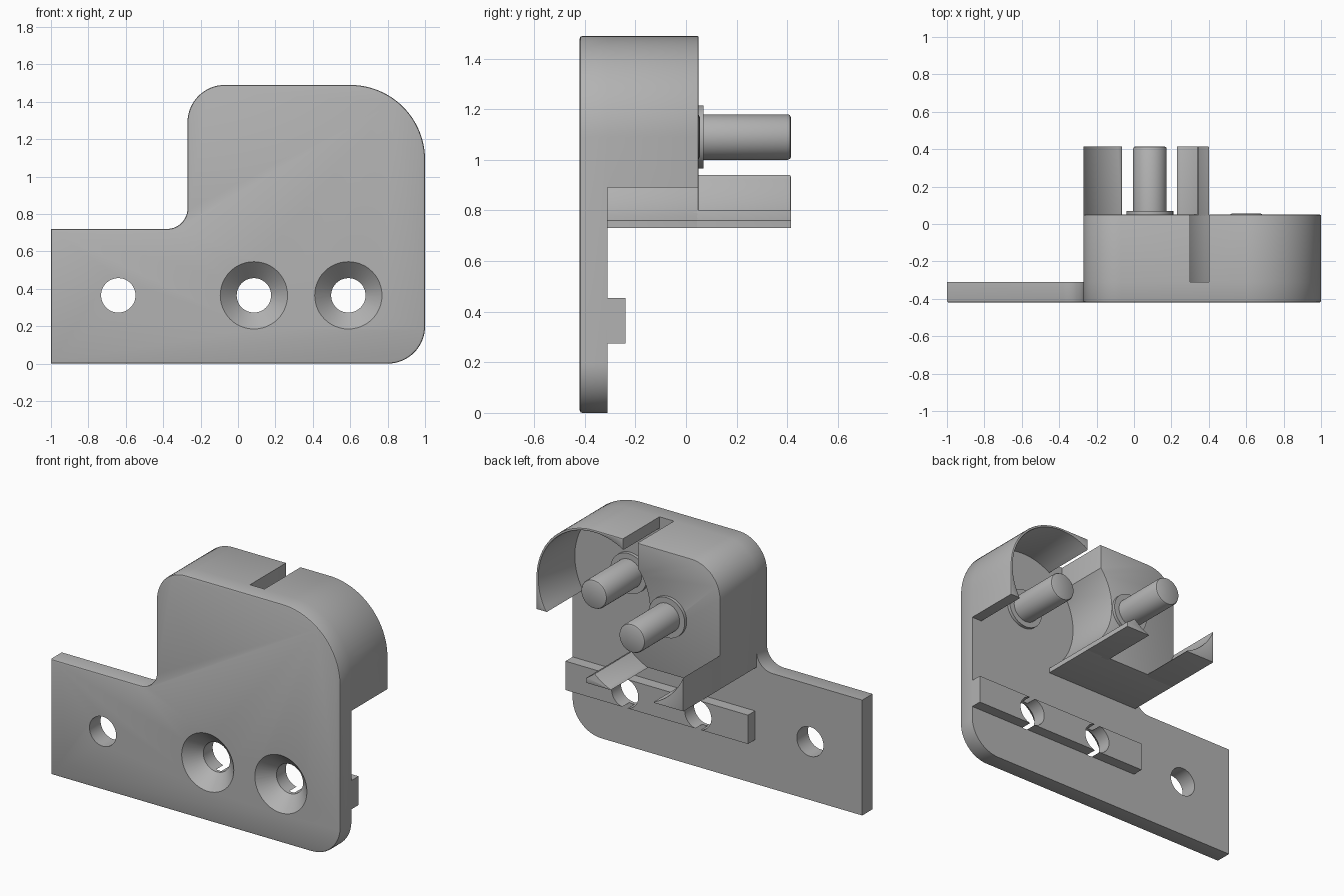
import bpy, bmesh
from math import sin, cos, radians, pi

cube = bpy.data.objects.get("Cube")
if cube:
    bpy.data.objects.remove(cube, do_unlink=True)

grey = bpy.data.materials.new("plain grey")
grey.use_nodes = True
COLOUR = (0.45, 0.45, 0.45, 1)
grey.diffuse_color = COLOUR
grey.node_tree.nodes["Principled BSDF"].inputs["Base Color"].default_value = COLOUR

FRONT, FLOOR, RIM, TIP = -0.42, -0.31, 0.05, 0.415   # depth levels along y
PIN_A, PIN_B = (0.085, 1.09), (0.6, 1.09)            # pin axes in x, z
POCKET = 0.385                                       # clearance radius round each pin


def arc(centre, r, a0, a1, n=16):
    """Points of an arc in the xz plane, angles in degrees."""
    angles = [radians(a0 + (a1 - a0) * i / n) for i in range(n + 1)]
    return [(centre[0] + r * cos(a), centre[1] + r * sin(a)) for a in angles]


def finish(name, bm):
    bmesh.ops.recalc_face_normals(bm, faces=bm.faces)
    mesh = bpy.data.meshes.new(name)
    bm.to_mesh(mesh)
    bm.free()
    mesh.materials.append(grey)
    ob = bpy.data.objects.new(name, mesh)
    bpy.context.collection.objects.link(ob)
    return ob


def prism(name, outline, y0, y1, soft_y=None, width=0.01):
    """Extrude an xz outline along y and round the rim lying at soft_y."""
    bm = bmesh.new()
    base = bm.faces.new([bm.verts.new((x, y0, z)) for x, z in outline])
    ext = bmesh.ops.extrude_face_region(bm, geom=[base], use_keep_orig=True)
    moved = [g for g in ext["geom"] if isinstance(g, bmesh.types.BMVert)]
    bmesh.ops.translate(bm, verts=moved, vec=(0, y1 - y0, 0))
    bmesh.ops.recalc_face_normals(bm, faces=bm.faces)
    if soft_y is not None:
        rim = [e for e in bm.edges if all(abs(v.co.y - soft_y) < 1e-5 for v in e.verts)]
        bmesh.ops.bevel(bm, geom=rim, offset=width, segments=2, profile=0.5,
                        affect='EDGES', clamp_overlap=True)
    return finish(name, bm)


def lathe(name, centre, profile, n=48):
    """Turn a list of (y, radius) about an axis parallel to y."""
    bm = bmesh.new()
    rings = [[bm.verts.new((centre[0] + r * cos(2 * pi * i / n), y,
                            centre[1] + r * sin(2 * pi * i / n))) for i in range(n)]
             for y, r in profile]
    for a, b in zip(rings, rings[1:]):
        for i in range(n):
            j = (i + 1) % n
            bm.faces.new((a[i], a[j], b[j], b[i]))
    bm.faces.new(rings[0])
    bm.faces.new(rings[-1])
    return finish(name, bm)


# Mounting plate with a stepped, rounded outline
plate = prism("mounting_plate",
              [(-1, 0)] + arc((0.8, 0.2), 0.2, -90, 0) + arc(PIN_B, 0.4, 0, 90, 24)
              + arc((-0.07, 1.29), 0.2, 90, 180) + arc((-0.38, 0.83), 0.11, 0, -90)
              + [(-1, 0.72)], FRONT, FLOOR, FRONT)

# Locating rail on the back
rail = prism("locating_rail", [(-0.26, 0.275), (1, 0.275), (1, 0.455), (-0.26, 0.455)],
             FLOOR, -0.24)

# Screw holes: one plain, two countersunk
plain = [(-0.5, 0.092), (-0.1, 0.092)]
sunk = [(-0.43, 0.19), (-0.332, 0.092), (-0.1, 0.092)]
for x, profile in ((-0.64, plain), (0.085, sunk), (0.59, sunk)):
    cutter = lathe("hole_cutter", (x, 0.365), profile)
    cutter.hide_render = True
    for target in (plate, rail):
        mod = target.modifiers.new("hole", 'BOOLEAN')
        mod.operation, mod.solver, mod.object = 'DIFFERENCE', 'EXACT', cutter
        bpy.context.view_layer.objects.active = target
        bpy.ops.object.modifier_apply(modifier=mod.name)
    bpy.data.objects.remove(cutter, do_unlink=True)

# Housing block, hollowed on one side by the round pocket
housing = prism("housing_block",
                [(-0.27, 0.73), (0.4, 0.73)] + arc(PIN_B, POCKET, 238.7, 141.2, 24)
                + [(0.3, 1.49)] + arc((-0.07, 1.29), 0.2, 90, 180), FLOOR, RIM, RIM, 0.006)

# Thin curved guard round the pocket, separated by the slot
guard = prism("pocket_guard",
              [(0.4, 1.49)] + arc(PIN_B, 0.4, 90, 0, 24) + [(1, 0.89)]
              + arc(PIN_B, POCKET, -31.3, 121.3, 32), FLOOR, RIM, RIM, 0.006)

# Corner post and cusp post reaching back past the housing
corner = prism("corner_post",
               [(-0.27, 0.73), (-0.064, 0.73)] + arc(PIN_A, POCKET, 246.5, 202.8),
               RIM - 0.02, TIP, TIP, 0.012)
cusp = prism("cusp_post",
             [(0.23, 0.73), (0.4, 0.73)] + arc(PIN_B, POCKET, 238.7, 228.5, 6)
             + arc(PIN_A, POCKET, 311.5, 293, 8), RIM - 0.02, TIP, TIP, 0.012)

# Two pins standing on round bosses
pins = []
for name, centre, y0 in (("outer_pin", PIN_A, RIM), ("pocket_pin", PIN_B, FLOOR)):
    end = y0 + TIP - RIM
    pins.append(lathe(name, centre, [(y0 - 0.01, 0.09), (end - 0.012, 0.09),
                                     (end - 0.004, 0.086), (end, 0.078)]))
    pins.append(lathe(name + "_boss", centre, [(y0 - 0.01, 0.125), (y0 + 0.02, 0.125)]))

# Smooth curved walls while keeping the edges crisp
bpy.ops.object.select_all(action='DESELECT')
for ob in [plate, rail, housing, guard, corner, cusp] + pins:
    ob.select_set(True)
bpy.context.view_layer.objects.active = plate
bpy.ops.object.shade_smooth_by_angle(angle=radians(30))
